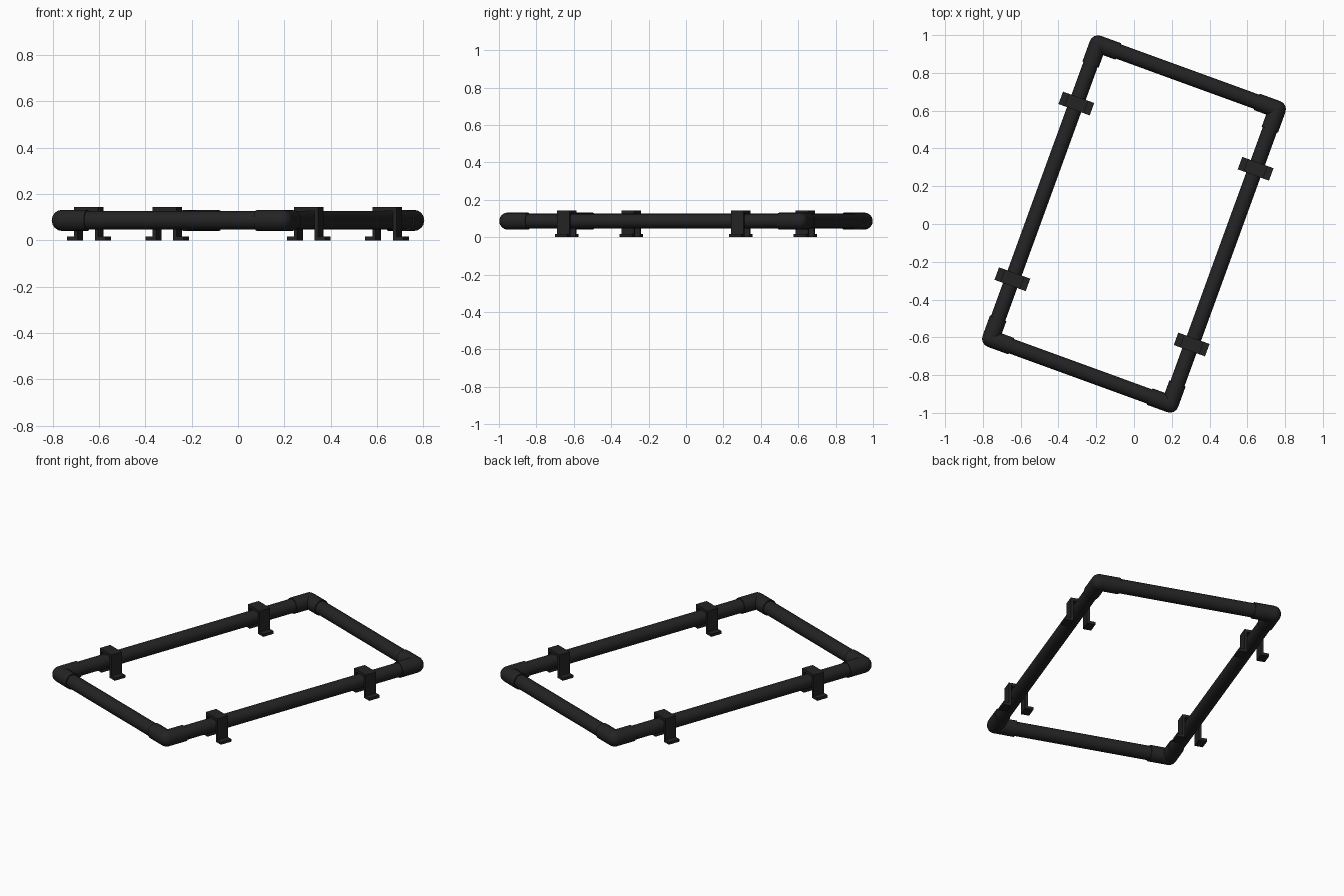
import bpy, bmesh, math
from mathutils import Matrix, Vector

if "Cube" in bpy.data.objects:
    bpy.data.objects.remove(bpy.data.objects["Cube"])

HALF_W, HALF_L = 0.505, 0.83      # pipe centre lines of the frame
Z, PIPE_R, ELBOW_R, ARM = 0.086, 0.040, 0.046, 0.115
TURN = Matrix.Rotation(math.radians(-20), 4, 'Z')

mat = bpy.data.materials.new("matte black")
mat.diffuse_color = (0.017, 0.017, 0.017, 1)
mat.use_nodes = True
mat.node_tree.nodes["Principled BSDF"].inputs["Base Color"].default_value = mat.diffuse_color


def finish(name, bm, smooth=True):
    bm.transform(TURN)
    bmesh.ops.recalc_face_normals(bm, faces=bm.faces)
    me = bpy.data.meshes.new(name)
    bm.to_mesh(me)
    bm.free()
    me.materials.append(mat)
    ob = bpy.data.objects.new(name, me)
    bpy.context.collection.objects.link(ob)
    if smooth:
        bpy.ops.object.select_all(action='DESELECT')
        bpy.context.view_layer.objects.active = ob
        ob.select_set(True)
        bpy.ops.object.shade_smooth_by_angle(angle=math.radians(40))
    return ob


def tube(bm, a, b, r):
    a, b = Vector(a), Vector(b)
    rot = (b - a).to_track_quat('Z', 'Y').to_matrix().to_4x4()
    bmesh.ops.create_cone(bm, cap_ends=True, segments=16, radius1=r, radius2=r,
                          depth=(b - a).length,
                          matrix=Matrix.Translation((a + b) / 2) @ rot)


def box(bm, x0, x1, y0, y1, z0, z1):
    m = Matrix.Translation(((x0 + x1) / 2, (y0 + y1) / 2, (z0 + z1) / 2))
    m = m @ Matrix.Diagonal((x1 - x0, y1 - y0, z1 - z0, 1))
    bmesh.ops.create_cube(bm, size=1, matrix=m)


# Straight pipes
for s, side in ((-1, "left"), (1, "right")):
    bm = bmesh.new()
    tube(bm, (s * HALF_W, -HALF_L, Z), (s * HALF_W, HALF_L, Z), PIPE_R)
    finish(side + "_long_pipe", bm)
for s, side in ((-1, "front"), (1, "back")):
    bm = bmesh.new()
    tube(bm, (-HALF_W, s * HALF_L, Z), (HALF_W, s * HALF_L, Z), PIPE_R)
    finish(side + "_short_pipe", bm)

# Corner elbows: two sleeves and a rounded knuckle
for sx, xn in ((-1, "left"), (1, "right")):
    for sy, yn in ((-1, "front"), (1, "back")):
        c = Vector((sx * HALF_W, sy * HALF_L, Z))
        bm = bmesh.new()
        tube(bm, c, c - Vector((sx * ARM, 0, 0)), ELBOW_R)
        tube(bm, c, c - Vector((0, sy * ARM, 0)), ELBOW_R)
        bmesh.ops.create_uvsphere(bm, u_segments=16, v_segments=8, radius=ELBOW_R,
                                  matrix=Matrix.Translation(c))
        finish(f"{yn}_{xn}_elbow", bm)

# Mounting clamps: top bridge, two legs, two outward feet
for sx, xn in ((-1, "left"), (1, "right")):
    for sy, yn in ((-1, "front"), (1, "back")):
        x, y = sx * HALF_W, sy * 0.495
        y0, y1 = y - 0.035, y + 0.035
        bm = bmesh.new()
        box(bm, x - 0.055, x + 0.055, y0, y1, 0.126, 0.143)
        for s in (-1, 1):
            a, b = sorted((x + s * 0.040, x + s * 0.055))
            box(bm, a, b, y0, y1, 0.0, 0.13)
            a, b = sorted((x + s * 0.040, x + s * 0.088))
            box(bm, a, b, y0, y1, 0.0, 0.016)
        finish(f"{yn}_{xn}_clamp", bm, smooth=False)
